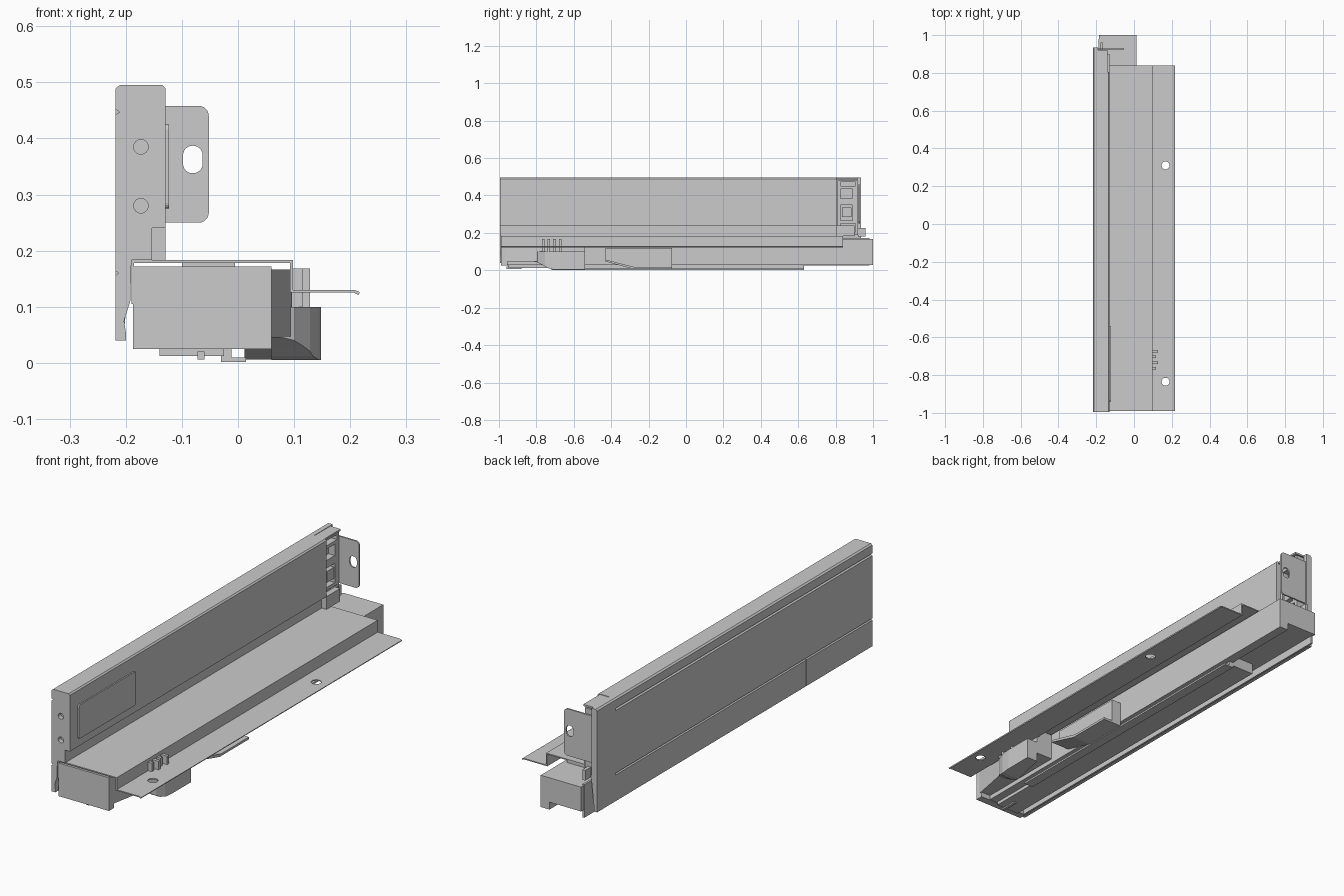
import bpy, bmesh, math
from mathutils import Vector


def prism(name, axis, pts, lo, hi):
    """Extrude a 2D profile along an axis (x: yz points, y: xz points, z: xy points)."""
    place = {'x': lambda a, b, t: (t, a, b),
             'y': lambda a, b, t: (a, t, b),
             'z': lambda a, b, t: (a, b, t)}[axis]
    bm = bmesh.new()
    face = bm.faces.new([bm.verts.new(place(a, b, lo)) for a, b in pts])
    ext = bmesh.ops.extrude_face_region(bm, geom=[face])
    move = Vector(place(0, 0, hi - lo))
    bmesh.ops.translate(bm, vec=move, verts=[v for v in ext['geom'] if isinstance(v, bmesh.types.BMVert)])
    bmesh.ops.recalc_face_normals(bm, faces=bm.faces)
    me = bpy.data.meshes.new(name)
    bm.to_mesh(me)
    bm.free()
    ob = bpy.data.objects.new(name, me)
    bpy.context.collection.objects.link(ob)
    return ob


def box(name, x, y, z):
    return prism(name, 'z', [(x[0], y[0]), (x[1], y[0]), (x[1], y[1]), (x[0], y[1])], *z)


def rounded(a0, a1, b0, b1, r, steps=6, corners=(1, 1, 1, 1)):
    """Rounded rectangle profile, corners ordered from upper right anticlockwise."""
    pts = []
    for k, (ca, cb, sa, sb) in enumerate([(a1, b1, -1, -1), (a0, b1, 1, -1), (a0, b0, 1, 1), (a1, b0, -1, 1)]):
        if not corners[k]:
            pts.append((ca, cb))
            continue
        for i in range(steps + 1):
            t = math.pi / 2 * (k + i / steps)
            pts.append((ca + sa * r + r * math.cos(t), cb + sb * r + r * math.sin(t)))
    return pts


def circle(a, b, r, n=24):
    return [(a + r * math.cos(2 * math.pi * i / n), b + r * math.sin(2 * math.pi * i / n)) for i in range(n)]


def cut(ob, cutters):
    for c in cutters:
        c.hide_render = True
        m = ob.modifiers.new("cut", 'BOOLEAN')
        m.operation = 'DIFFERENCE'
        m.solver = 'EXACT'
        m.object = c
        bpy.context.view_layer.objects.active = ob
        bpy.ops.object.modifier_apply(modifier=m.name)
        bpy.data.objects.remove(c)


# Drawer side: hollow-looking profile with outer grooves and a thin lower skirt
side = prism("side_panel", 'y', [
    (-0.218, 0.04), (-0.2, 0.04), (-0.2, 0.055), (-0.203, 0.075), (-0.192, 0.11), (-0.19, 0.183),
    (-0.153, 0.183), (-0.153, 0.24), (-0.129, 0.24), (-0.129, 0.489), (-0.135, 0.495), (-0.211, 0.495),
    (-0.218, 0.489), (-0.218, 0.452), (-0.211, 0.447), (-0.218, 0.442), (-0.218, 0.164),
    (-0.213, 0.16), (-0.218, 0.156)], -0.995, 0.805)
cut(side, [prism("screw_hole_cutter", 'y', circle(-0.173, z, 0.013), -1.05, -0.975) for z in (0.28, 0.385)]
    + [box("seam_cutter", (-0.23, -0.214), (-0.533, -0.529), (0.03, 0.158))])

# Raised cover on the inner face
prism("cover_plate", 'x', rounded(-0.94, -0.54, 0.275, 0.425, 0.01, 4), -0.132, -0.123)

# Rear end of the side: outer skin, top lip and clip frame with windows
prism("rear_skin", 'y', [(-0.218, 0.04), (-0.205, 0.04), (-0.19, 0.183), (-0.19, 0.495), (-0.211, 0.495),
                         (-0.218, 0.489)], 0.805, 0.935)
box("rear_top_lip", (-0.195, -0.14), (0.80, 0.92), (0.485, 0.493))
frame = box("rear_clip_frame", (-0.192, -0.148), (0.81, 0.92), (0.19, 0.48))
cut(frame, [box("window_cutter", (-0.178, -0.1), (0.825, y1), z) for y1, z in
            ((0.89, (0.385, 0.435)), (0.89, (0.265, 0.35)), (0.905, (0.45, 0.472)), (0.905, (0.205, 0.25)))])
box("rear_clip_block", (-0.172, -0.148), (0.835, 0.885), (0.285, 0.335))
box("rear_clip_foot", (-0.155, -0.129), (0.805, 0.90), (0.183, 0.24))
box("rear_hook", (-0.178, -0.163), (0.92, 0.96), (0.18, 0.225))

# Back panel bracket with an oval slot
tab = prism("back_bracket", 'y', rounded(-0.19, -0.052, 0.25, 0.458, 0.018, 6, (1, 0, 0, 1)), 0.923, 0.930)
cut(tab, [prism("slot_cutter", 'y', rounded(-0.098, -0.063, 0.338, 0.387, 0.017), 0.9, 0.95)])

# Folded sheet: top plate, step down and bottom support flange
flange = prism("support_flange", 'y', [
    (-0.19, 0.183), (0.098, 0.183), (0.098, 0.13), (0.208, 0.13), (0.217, 0.126), (0.215, 0.121),
    (0.207, 0.125), (0.093, 0.125), (0.093, 0.178), (-0.185, 0.178), (-0.185, 0.105), (-0.19, 0.105)],
    -0.99, 0.84)
cut(flange, [prism("flange_hole_cutter", 'z', circle(0.167, y, 0.021), 0.1, 0.15) for y in (-0.835, 0.31)])

# Runner: rail with a downturned leg, and the front cap
prism("runner_rail", 'y', [(-0.185, 0.06), (-0.185, 0.168), (0.013, 0.168), (0.013, 0.027), (-0.03, 0.027),
                           (-0.03, 0.06)], -0.96, 1.0)
box("rail_spacer", (-0.1, -0.005), (-0.98, 0.84), (0.165, 0.179))
box("runner_front_cap", (-0.187, 0.06), (-0.99, -0.955), (0.025, 0.172))
box("runner_left_wall", (-0.187, -0.178), (-0.96, 0.98), (0.025, 0.172))

# Lower slide strips under the rail
box("lower_slide", (-0.14, -0.025), (-0.95, 0.63), (0.012, 0.062))
prism("lower_slide_edge", 'y', [(-0.03, 0.002), (0.014, 0.002), (0.014, 0.01), (-0.012, 0.01), (-0.012, 0.028),
                                (-0.03, 0.028)], -0.72, 0.63)
box("lower_stop", (-0.072, -0.06), (-0.96, -0.88), (0.006, 0.02))

# Release latch: angled body, swept lever and grip fins
prism("latch_body", 'z', [(0.01, -0.97), (0.06, -0.97), (0.096, -0.78), (0.096, -0.54), (0.01, -0.54)],
      0.047, 0.166)
lever = prism("latch_lever", 'z', [(0.06, -0.81), (0.1, -0.79), (0.128, -0.755), (0.143, -0.715), (0.148, -0.67),
                                   (0.148, -0.54), (0.095, -0.54), (0.06, -0.7)], 0.005, 0.1)
cut(lever, [prism("lever_cutter", 'x', [(-0.9, -0.05), (-0.71, -0.05), (-0.71, 0.005), (-0.74, 0.012),
                                        (-0.77, 0.03), (-0.8, 0.045), (-0.9, 0.047)], 0, 0.2)])
for i in range(4):
    y = -0.77 + 0.03 * i
    box("latch_fin_%d" % (i + 1), (0.095, 0.116 + 0.012 * (i % 2)), (y, y + 0.014), (0.095, 0.168))

# Mounting bracket under the flange with a ramped foot
prism("mount_bracket_foot", 'x', [(-0.43, 0.047), (-0.28, 0.006), (-0.075, 0.006), (-0.075, 0.016),
                                  (-0.27, 0.016), (-0.43, 0.057)], 0.012, 0.106)
prism("mount_bracket_wall", 'x', [(-0.43, 0.05), (-0.28, 0.01), (-0.075, 0.01), (-0.075, 0.12), (-0.43, 0.12)],
      0.012, 0.06)
